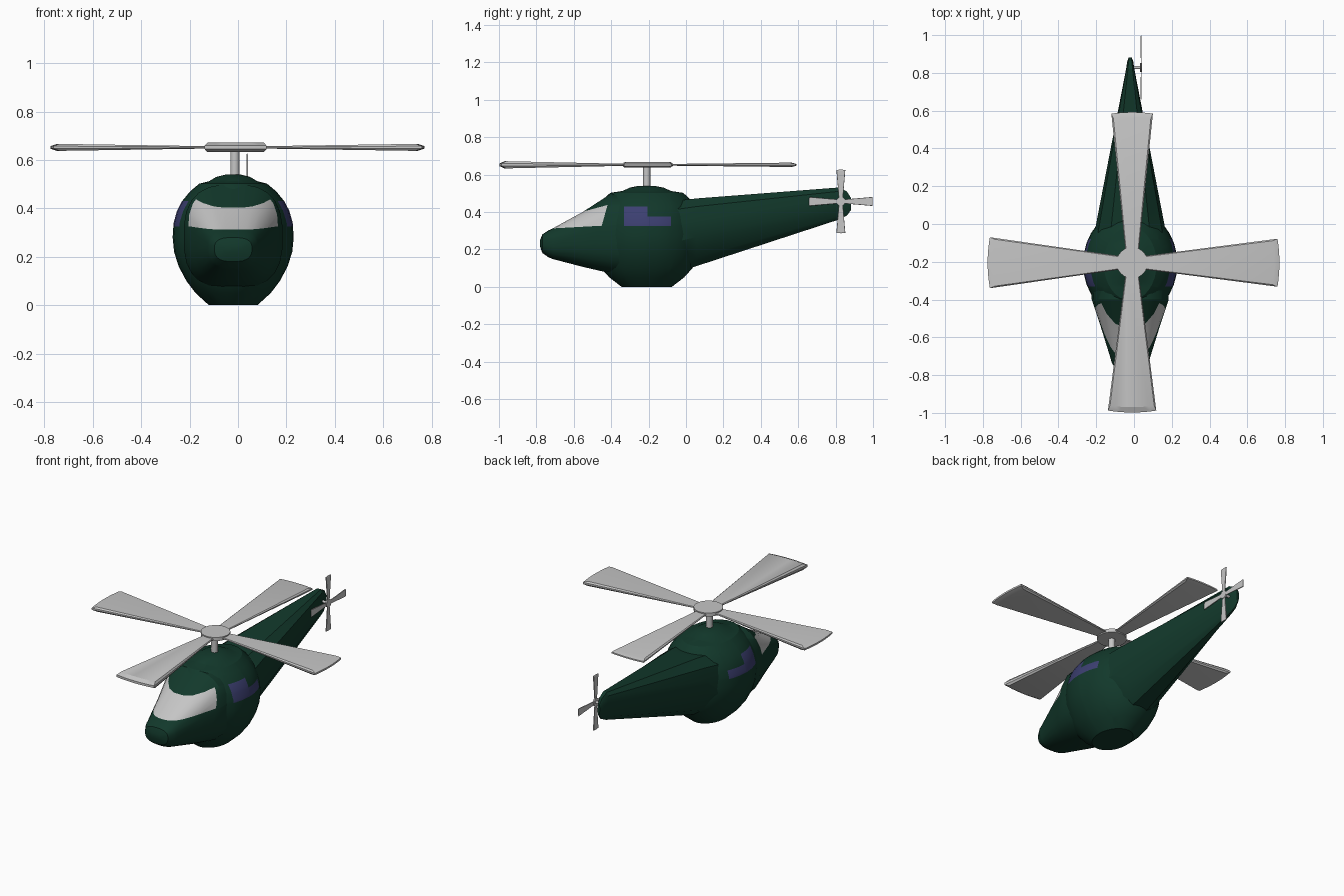
import bpy, bmesh, math
from mathutils import Vector, Matrix

if "Cube" in bpy.data.objects:
    bpy.data.objects.remove(bpy.data.objects["Cube"])

CX, CY = -0.02, -0.21          # fuselage axis and rotor station


def material(name, rgb):
    m = bpy.data.materials.new(name)
    m.diffuse_color = (*rgb, 1)
    m.use_nodes = True
    m.node_tree.nodes["Principled BSDF"].inputs["Base Color"].default_value = m.diffuse_color
    return m


GREEN = material("dark_green", (0.006, 0.040, 0.024))
GREY = material("light_grey", (0.56, 0.56, 0.56))
BLUE = material("window_blue", (0.045, 0.050, 0.165))


def loft(bm, rings, matrix=Matrix()):
    """Skin a list of equal-length rings and cap both ends."""
    vs = [[bm.verts.new(matrix @ Vector(p)) for p in r] for r in rings]
    n = len(vs[0])
    for a, b in zip(vs, vs[1:]):
        for i in range(n):
            j = (i + 1) % n
            bm.faces.new((a[i], a[j], b[j], b[i]))
    bm.faces.new(vs[0])
    bm.faces.new(vs[-1])


def cut(bm, co, no):
    bmesh.ops.bisect_plane(bm, geom=bm.verts[:] + bm.edges[:] + bm.faces[:],
                           plane_co=co, plane_no=no, dist=1e-5)


def finish(name, bm, mats, rule=None, angle=25):
    bmesh.ops.recalc_face_normals(bm, faces=bm.faces)
    if rule:
        for f in bm.faces:
            f.material_index = 1 if rule(f.calc_center_median()) else 0
    me = bpy.data.meshes.new(name)
    bm.to_mesh(me)
    bm.free()
    for m in mats:
        me.materials.append(m)
    ob = bpy.data.objects.new(name, me)
    bpy.context.collection.objects.link(ob)
    bpy.ops.object.select_all(action='DESELECT')
    ob.select_set(True)
    bpy.context.view_layer.objects.active = ob
    bpy.ops.object.shade_smooth_by_angle(angle=math.radians(angle))
    return ob


# Round cabin: elliptical rings (z, x radius, y radius)
cabin = [(0, .10, .135), (.05, .155, .20), (.10, .193, .245), (.16, .225, .27),
         (.22, .244, .285), (.28, .25, .29), (.34, .246, .285), (.39, .232, .272),
         (.43, .211, .256), (.47, .178, .23), (.502, .14, .195), (.512, .10, .13),
         (.53, .07, .09), (.54, .03, .04)]
SEG = 32
bm = bmesh.new()
loft(bm, [[(CX + rx * math.cos(i * math.tau / SEG), CY + ry * math.sin(i * math.tau / SEG), z)
           for i in range(SEG)] for z, rx, ry in cabin])
for y in (-.332, -.205, -.08):
    cut(bm, (0, y, 0), (0, 1, 0))
for z in (.325, .375, .43):
    cut(bm, (0, 0, z), (0, 0, 1))


def side_window(c):
    tall = -.332 < c.y < -.205 and .325 < c.z < .43
    low = -.205 <= c.y < -.08 and .325 < c.z < .375
    return abs(c.x - CX) > .1 and (tall or low)


finish("cabin", bm, [GREEN, BLUE], side_window)

# Nose: superellipse sections (y, bottom, middle, top, half width)
nose = [(-.78, .215, .235, .25, .04), (-.768, .18, .235, .28, .078),
        (-.735, .157, .235, .302, .098), (-.71, .147, .237, .314, .105),
        (-.55, .105, .26, .402, .155), (-.40, .07, .28, .50, .205),
        (-.30, .06, .28, .50, .205)]


def nose_ring(y, bot, mid, top, hw, n=24, e=2 / 2.7):
    pts = []
    for i in range(n):
        t = (i + .5) * math.tau / n
        c, s = math.cos(t), math.sin(t)
        x = hw * math.copysign(abs(c) ** e, c)
        h = (top - mid) if s > 0 else (mid - bot)
        pts.append((CX + x, y, mid + h * math.copysign(abs(s) ** e, s)))
    return pts


bm = bmesh.new()
loft(bm, [nose_ring(*s) for s in nose])
# Windshield bounds: lower, upper and rear planes as (point, normal)
shield = [(Vector((0, -.71, .312)), Vector((0, -.055, 1))),
          (Vector((0, -.55, .402)), Vector((0, .27, -1))),
          (Vector((0, -.42, .435)), Vector((0, -1, .28)))]
for co, no in shield:
    cut(bm, co, no)
finish("nose", bm, [GREEN, GREY],
       lambda c: all((c - co).dot(no) > 1e-4 for co, no in shield))

# Tail boom: faceted section tapering to a thin rounded end (y, bottom, top, half width)
half = [(.55, 1), (.9, .88), (1, .68), (1, .43), (.62, .12), (.28, 0)]
section = half + [(-x, z) for x, z in reversed(half)]
boom = [(-.05, .075, .46, .19), (.055, .11, .472, .17), (.82, .36, .531, .022),
        (.86, .38, .51, .016), (.882, .41, .475, .008)]
bm = bmesh.new()
loft(bm, [[(CX + hw * x, y, b + (t - b) * z) for x, z in section] for y, b, t, hw in boom])
finish("tail_boom", bm, [GREEN])


def blade(bm, matrix, r0, w0, r1, w1, t0, t1, bevel):
    """Flared blade along local x with an arc tip, thicker toward the end."""
    def outline(inset, side):
        ra, wa, wb = r1 - inset, w0 - inset * .15, w1 - inset * .4
        tip = math.asin(wb / ra)
        pts = [(r0, wa)]
        pts += [(ra * math.cos(a), ra * math.sin(a))
                for a in (tip * (1 - k / 4) for k in range(9))]
        pts.append((r0, -wa))
        return [(x, y, side * (t0 + (t1 - t0) * (x - r0) / (r1 - r0))) for x, y in pts]
    loft(bm, [outline(bevel, -1), outline(0, -.35), outline(0, .35), outline(bevel, 1)], matrix)


# Main rotor: four blades (angle, radius, tip half width, tip half thickness)
bm = bmesh.new()
for deg, r, w, t in ((0, .78, .127, .015), (90, .797, .11, .012),
                     (180, .765, .135, .015), (270, .793, .128, .020)):
    M = Matrix.Translation((-.01, -.205, .652)) @ Matrix.Rotation(math.radians(deg), 4, 'Z')
    blade(bm, M, .06, .035, r, w, .004, t, .028)
finish("main_rotor_blades", bm, [GREY])


def disc(name, loc, r, depth, rot=(0, 0, 0)):
    bpy.ops.mesh.primitive_cylinder_add(vertices=24, radius=r, depth=depth, location=loc, rotation=rot)
    ob = bpy.context.object
    ob.name = name
    ob.data.materials.append(GREY)
    bpy.ops.object.shade_smooth_by_angle(angle=math.radians(30))


disc("main_rotor_hub", (-.01, -.205, .652), .083, .022)
disc("main_rotor_mast", (-.013, -.21, .585), .019, .13)

# Tail rotor on the right side of the boom end
SIDE = (0, math.pi / 2, 0)
TAIL = Vector((.038, .828, .456))
bm = bmesh.new()
for k in range(4):
    M = (Matrix.Translation(TAIL) @ Matrix.Rotation(math.pi / 2, 4, 'Y')
         @ Matrix.Rotation(k * math.pi / 2, 4, 'Z'))
    blade(bm, M, .008, .010, .17, .024, .002, .003, .004)
finish("tail_rotor_blades", bm, [GREY])
disc("tail_rotor_hub", TAIL, .024, .010, SIDE)
disc("tail_rotor_shaft", (.01, .828, .456), .008, .06, SIDE)
